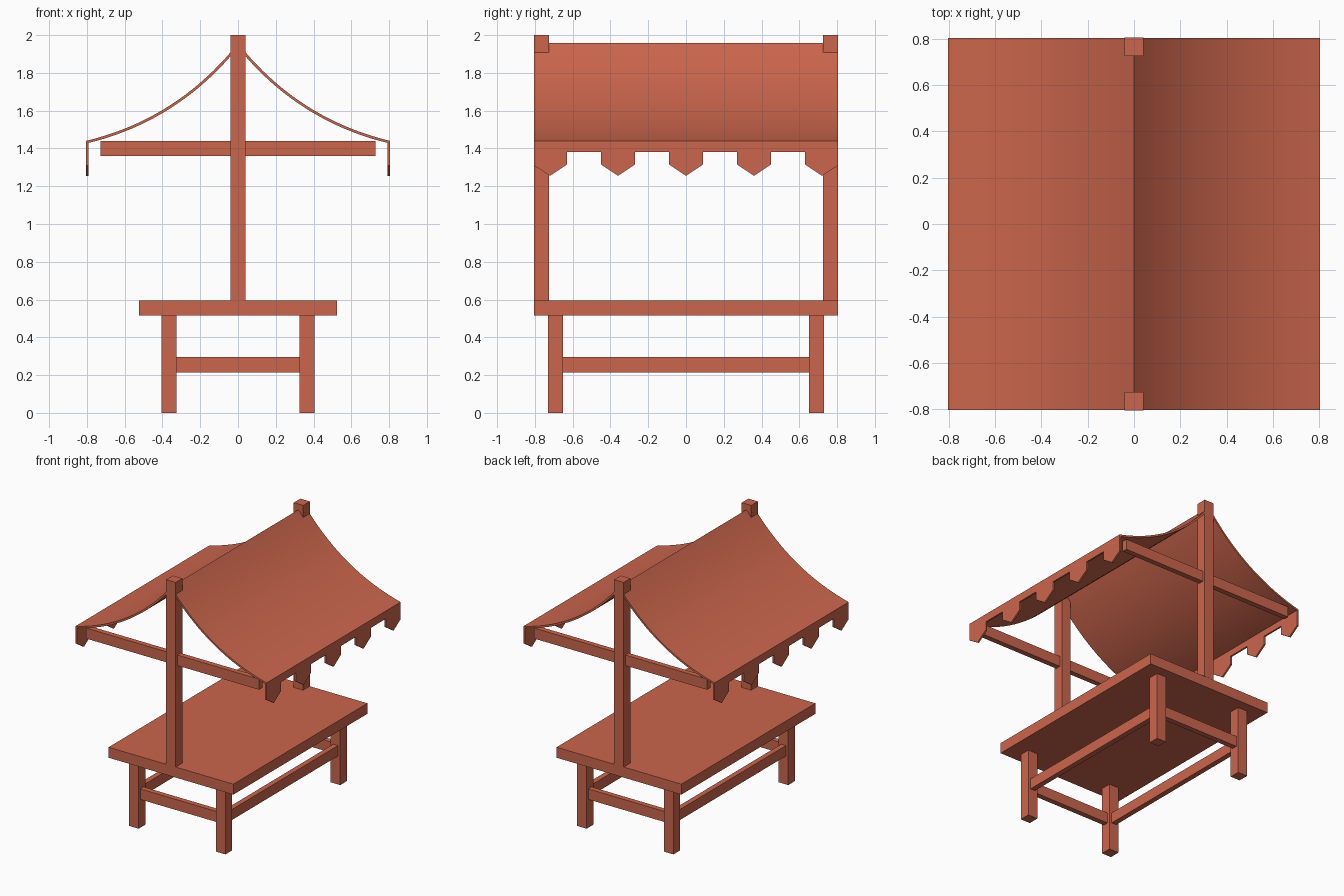
import bpy, bmesh, math

if "Cube" in bpy.data.objects:
    bpy.data.objects.remove(bpy.data.objects["Cube"])

mat = bpy.data.materials.new("terracotta")
mat.diffuse_color = (0.60, 0.133, 0.073, 1)
mat.use_nodes = True
mat.node_tree.nodes["Principled BSDF"].inputs["Base Color"].default_value = mat.diffuse_color


def finish(name, bm):
    bmesh.ops.recalc_face_normals(bm, faces=bm.faces)
    me = bpy.data.meshes.new(name)
    bm.to_mesh(me)
    bm.free()
    me.materials.append(mat)
    ob = bpy.data.objects.new(name, me)
    bpy.context.collection.objects.link(ob)
    return ob


def box(name, x0, x1, y0, y1, z0, z1):
    bm = bmesh.new()
    bmesh.ops.create_cube(bm, size=1)
    for v in bm.verts:
        v.co = ((x0 + x1) / 2 + v.co.x * (x1 - x0),
                (y0 + y1) / 2 + v.co.y * (y1 - y0),
                (z0 + z1) / 2 + v.co.z * (z1 - z0))
    return finish(name, bm)


def prism(name, pts, a, b, place):
    """Extrude a closed 2D outline from a to b; place maps (u, v, depth) to xyz."""
    bm = bmesh.new()
    lo = [bm.verts.new(place(u, v, a)) for u, v in pts]
    hi = [bm.verts.new(place(u, v, b)) for u, v in pts]
    bm.faces.new(lo)
    bm.faces.new(hi)
    n = len(pts)
    for i in range(n):
        j = (i + 1) % n
        bm.faces.new((lo[i], lo[j], hi[j], hi[i]))
    return finish(name, bm)


# Table top
box("table_top", -0.525, 0.525, -0.805, 0.805, 0.515, 0.595)

# Legs
for sx in (-1, 1):
    for sy in (-1, 1):
        cx, cy = sx * 0.365, sy * 0.69
        box("leg", cx - 0.04, cx + 0.04, cy - 0.04, cy + 0.04, 0, 0.515)

for s in (-1, 1):
    # Stretchers between legs
    box("end_stretcher", -0.325, 0.325, s * 0.69 - 0.02, s * 0.69 + 0.02, 0.215, 0.295)
    box("side_stretcher", s * 0.365 - 0.02, s * 0.365 + 0.02, -0.65, 0.65, 0.215, 0.295)
    # Canopy post and cross beam
    box("post", -0.04, 0.04, s * 0.766 - 0.04, s * 0.766 + 0.04, 0.595, 2.0)
    box("cross_beam", -0.728, 0.728, s * 0.766 - 0.02, s * 0.766 + 0.02, 1.36, 1.44)

# Sagging canopy sheet: quadratic curve from ridge to eave, given thickness
P0, P1, P2, T, N = (0, 1.957), (0.318, 1.557), (0.805, 1.44), 0.014, 20
outer, inner = [], []
for i in range(N + 1):
    t = i / N
    x, z = ((1 - t) ** 2 * P0[k] + 2 * t * (1 - t) * P1[k] + t * t * P2[k] for k in (0, 1))
    dx, dz = ((1 - t) * (P1[k] - P0[k]) + t * (P2[k] - P1[k]) for k in (0, 1))
    length = math.hypot(dx, dz)
    outer.append((x, z))
    inner.append((x + dz / length * T, z - dx / length * T))
inner[0] = (0, P0[1] - 0.022)
inner[-1] = (P2[0], P2[1] - T)


def both(half):
    return [(-x, z) for x, z in reversed(half[1:])] + half


canopy = prism("canopy", both(outer) + both(inner)[::-1], -0.805, 0.805,
               lambda u, v, d: (u, d, v))
bpy.context.view_layer.objects.active = canopy
canopy.select_set(True)
bpy.ops.object.shade_smooth_by_angle(angle=math.radians(30))

# Valances with pointed tabs
E, W = 0.805, 0.09
edge = [(-E, 1.434), (-E, 1.31)]
for c in (-0.72, -0.36, 0, 0.36, 0.72):
    if c > -0.7:
        edge += [(c - W, 1.38), (c - W, 1.315)]
    edge.append((c, 1.255))
    if c < 0.7:
        edge += [(c + W, 1.315), (c + W, 1.38)]
edge += [(E, 1.31), (E, 1.434)]
for s in (-1, 1):
    prism("valance", edge, s * 0.792, s * 0.805, lambda u, v, d: (d, u, v))
